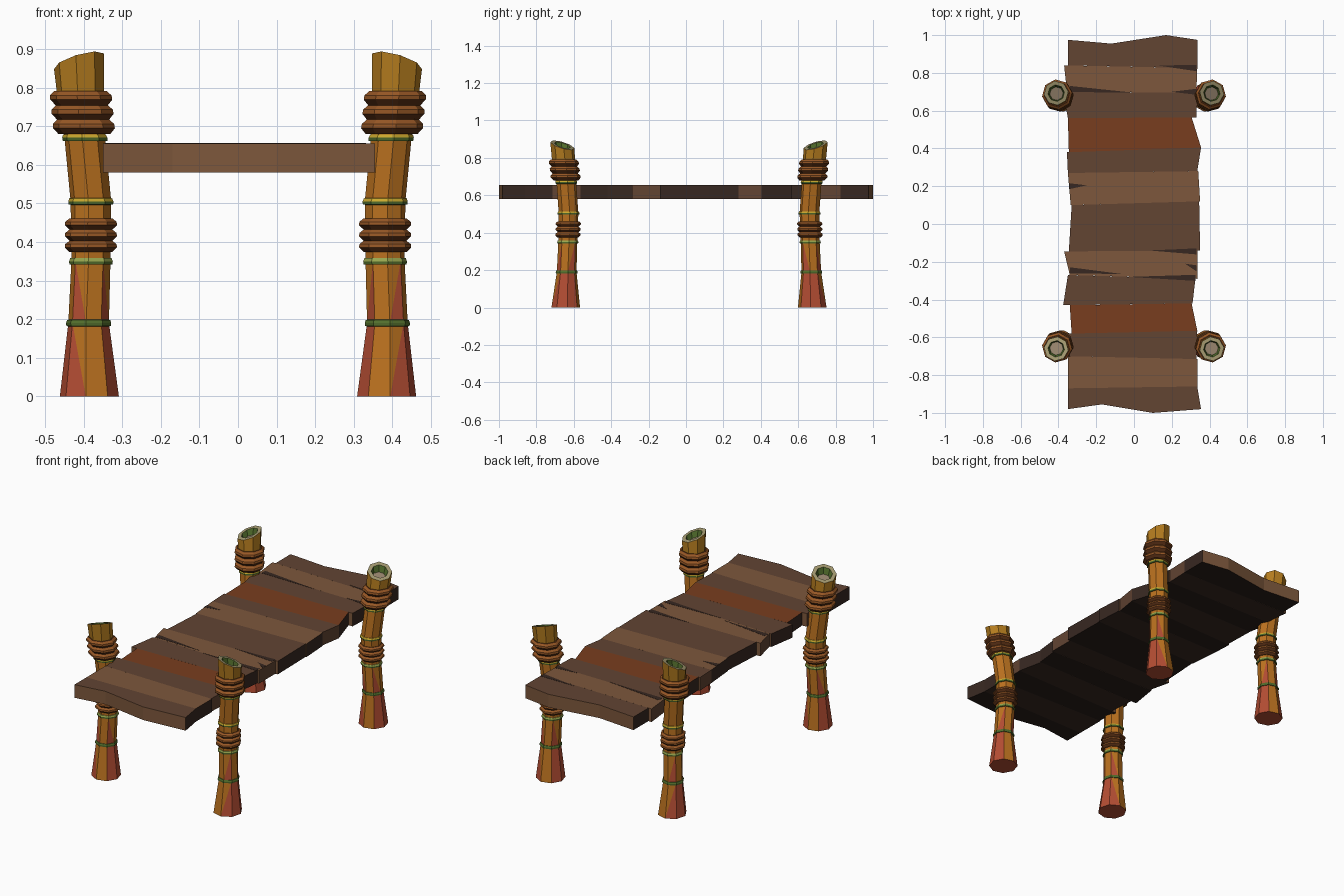
import bpy, bmesh
from math import sin, cos, radians

if "Cube" in bpy.data.objects:
    bpy.data.objects.remove(bpy.data.objects["Cube"])


def material(name, r, g, b):
    m = bpy.data.materials.new(name)
    m.diffuse_color = tuple((c / 255) ** 2.2 for c in (r, g, b)) + (1,)
    m.use_nodes = True
    m.node_tree.nodes["Principled BSDF"].inputs["Base Color"].default_value = m.diffuse_color
    return m


DARK = material("plank_dark", 98, 70, 54)
LIGHT = material("plank_light", 124, 88, 62)
RUST = material("plank_rust", 120, 64, 36)
EDGE = material("plank_edge", 58, 44, 38)
SHADE = material("plank_shade", 44, 34, 30)
ORANGE = material("bamboo_orange", 184, 112, 36)
GOLD = material("bamboo_gold", 180, 124, 36)
RED = material("bamboo_red", 178, 78, 54)
GREEN = material("joint_green", 84, 110, 48)
LIME = material("joint_lime", 150, 165, 80)
YELLOW = material("joint_yellow", 205, 170, 50)
RIM = material("rim_tan", 160, 150, 110)
HOLLOW = material("hollow_tan", 148, 130, 108)
ROPE = material("rope_light", 150, 88, 42)
ROPE_D = material("rope_dark", 92, 52, 28)


def make(name, verts, faces, mats):
    me = bpy.data.meshes.new(name)
    me.from_pydata(verts, [], faces)
    used = list(dict.fromkeys(mats))
    for m in used:
        me.materials.append(m)
    for p, m in zip(me.polygons, mats):
        p.material_index = used.index(m)
    bm = bmesh.new()
    bm.from_mesh(me)
    bmesh.ops.recalc_face_normals(bm, faces=bm.faces)
    bm.to_mesh(me)
    bm.free()
    ob = bpy.data.objects.new(name, me)
    bpy.context.collection.objects.link(ob)
    return ob


# ---------- deck ----------
Z0, Z1 = 0.58, 0.655
# seams between planks: y at left end, y at right end
SEAMS = [(.975, .975), (.84, .825), (.70, .695), (.56, .565), (.38, .405),
         (.27, .28), (.10, .12), (-.145, -.14), (-.27, -.29), (-.43, -.42),
         (-.58, -.565), (-.70, -.715), (-.87, -.86), (-.98, -.98)]
# plank ends: left x (back, front), right x (back, front)
ENDS = [(-.35, -.35, .335, .335), (-.37, -.355, .335, .33), (-.375, -.35, .335, .33),
        (-.35, -.345, .305, .355), (-.355, -.35, .355, .335), (-.35, -.335, .34, .35),
        (-.33, -.345, .345, .35), (-.37, -.34, .335, .335), (-.35, -.375, .325, .31),
        (-.34, -.33, .305, .335), (-.36, -.345, .335, .33), (-.35, -.35, .335, .335),
        (-.35, -.35, .335, .355)]
TOPS = [DARK, LIGHT, DARK, RUST, DARK, LIGHT, DARK, LIGHT, DARK, RUST, DARK, LIGHT, DARK]


def prism(name, outline, z0, z1, top, side, under):
    n = len(outline)
    verts = [(x, y, z) for z in (z0, z1) for x, y in outline]
    faces = [tuple(range(n)), tuple(range(n, 2 * n))]
    faces += [(i, (i + 1) % n, n + (i + 1) % n, n + i) for i in range(n)]
    return make(name, verts, faces, [under, top] + side)


for i, (a, b, c, d) in enumerate(ENDS):
    (yl, yr), (wl, wr) = SEAMS[i], SEAMS[i + 1]
    back = [(-.12, .955), (.17, 1.0)] if i == 0 else []
    front = [(.1, -1.0), (-.17, -.955)] if i == 12 else []
    outline = [(a, yl)] + back + [(c, yr), (d, wr)] + front + [(b, wl)]
    under = EDGE if i % 2 else SHADE
    end = DARK if i % 3 == 1 else EDGE
    side = [LIGHT] * (len(back) + 1) + [end] + [LIGHT] * (len(front) + 1) + [end]
    prism(f"plank_{i + 1}", outline, Z0, Z1, TOPS[i], side, under)

# dark wedge gaps between planks: seam x, y at edge, tip x, tip y
for i, (x, y, tx, ty) in enumerate([(.33, .825, .12, .84), (-.34, .715, .0, .695),
                                    (.33, .70, .2, .70), (-.345, .20, -.25, .205),
                                    (.33, -.145, .08, -.14), (-.34, -.245, -.06, -.265),
                                    (.332, -.235, .27, -.21), (.325, -.285, -.03, -.28)]):
    prism(f"plank_gap_{i + 1}", [(x, y + .016), (tx, ty), (x, y - .016)],
          Z1 - .01, Z1 + .001, EDGE, [EDGE] * 3, EDGE)

# ---------- posts ----------
# z, outward x of centre, outward y shift, radius
AXIS = [(0, .385, 0, .077), (.19, .387, -.005, .053), (.35, .381, -.011, .051),
        (.505, .381, -.015, .053), (.67, .397, -.003, .053), (.79, .408, .012, .062),
        (.868, .412, .018, .065)]


def centre(z):
    for p, q in zip(AXIS, AXIS[1:]):
        if z <= q[0]:
            t = (z - p[0]) / (q[0] - p[0])
            return [p[k] + t * (q[k] - p[k]) for k in (1, 2, 3)]
    return list(AXIS[-1][1:])


def ring(sx, sy, y0, z, r, slope=0):
    """Eight points around the post axis; slope tilts the ring for the cut top."""
    u, v, _ = centre(z)
    pts = []
    for k in range(8):
        t = radians(-7 + 45 * k)
        du, dv = -r * sin(t), r * cos(t)
        pts.append((sx * (u + du), sy * (y0 + v + dv), z + slope * (dv - du)))
    return pts


def tube(name, rings, colour, caps=(None, None)):
    verts = [p for r in rings for p in r]
    faces, mats = [], []
    for j in range(len(rings) - 1):
        for k in range(8):
            a, b = j * 8 + k, j * 8 + (k + 1) % 8
            c = colour(j, k)
            if isinstance(c, tuple):
                faces += [(a, b, a + 8), (b, b + 8, a + 8)]
                mats += c
            else:
                faces.append((a, b, b + 8, a + 8))
                mats.append(c)
    for m, start in zip(caps, (0, len(verts) - 8)):
        if m:
            faces.append(tuple(range(start, start + 8)))
            mats.append(m)
    return make(name, verts, faces, mats)


def shaft_colour(j, k):
    if j == 0:
        return (RED, ORANGE) if k % 4 == 3 else RED if k % 4 else (ORANGE, ORANGE)
    if j == 1:
        return (RED, ORANGE) if k % 2 else ORANGE
    return [ORANGE, ORANGE, ORANGE, GOLD, RIM, GREEN][j - 2]


def post(label, sx, sy, y0):
    def R(z, r, s=0):
        return ring(sx, sy, y0, z, r, s)
    # hollow shaft with slanted cut
    rings = [R(z, r) for z, _, _, r in AXIS[:-1]]
    rings += [R(.868, .065, .28), R(.868, .044, .28), R(.835, .036, .28)]
    tube(label + "_post", rings, shaft_colour, (RED, HOLLOW))
    # bamboo joints
    for n, z in enumerate((.19, .35, .505, .67)):
        r = centre(z)[2]
        upper = (GREEN, LIME, YELLOW, YELLOW)[n]
        tube(f"{label}_joint_{n + 1}",
             [R(z - .009, r - .003), R(z - .008, r + .005), R(z, r + .006),
              R(z + .008, r + .003), R(z + .009, r - .003)],
             lambda j, k: GREEN if j < 2 else upper)
    # rope wraps: three zigzag coils each
    for part, z0, h, ri, ro in (("lower", .374, .029, .056, .068),
                                ("upper", .68, .037, .068, .081)):
        rings = [R(z0, .045)]
        for c in range(3):
            z = z0 + c * h
            rings += [R(z, ri), R(z + h * .4, ro), R(z + h * .7, ro - .001)]
        rings += [R(z0 + 3 * h, ri), R(z0 + 3 * h, .045)]
        tube(f"{label}_{part}_rope", rings,
             lambda j, k: ROPE_D if j % 3 == 1 else ROPE)


for side, sx in (("left", -1), ("right", 1)):
    post("front_" + side, sx, -1, .643)
    post("back_" + side, sx, 1, .675)
